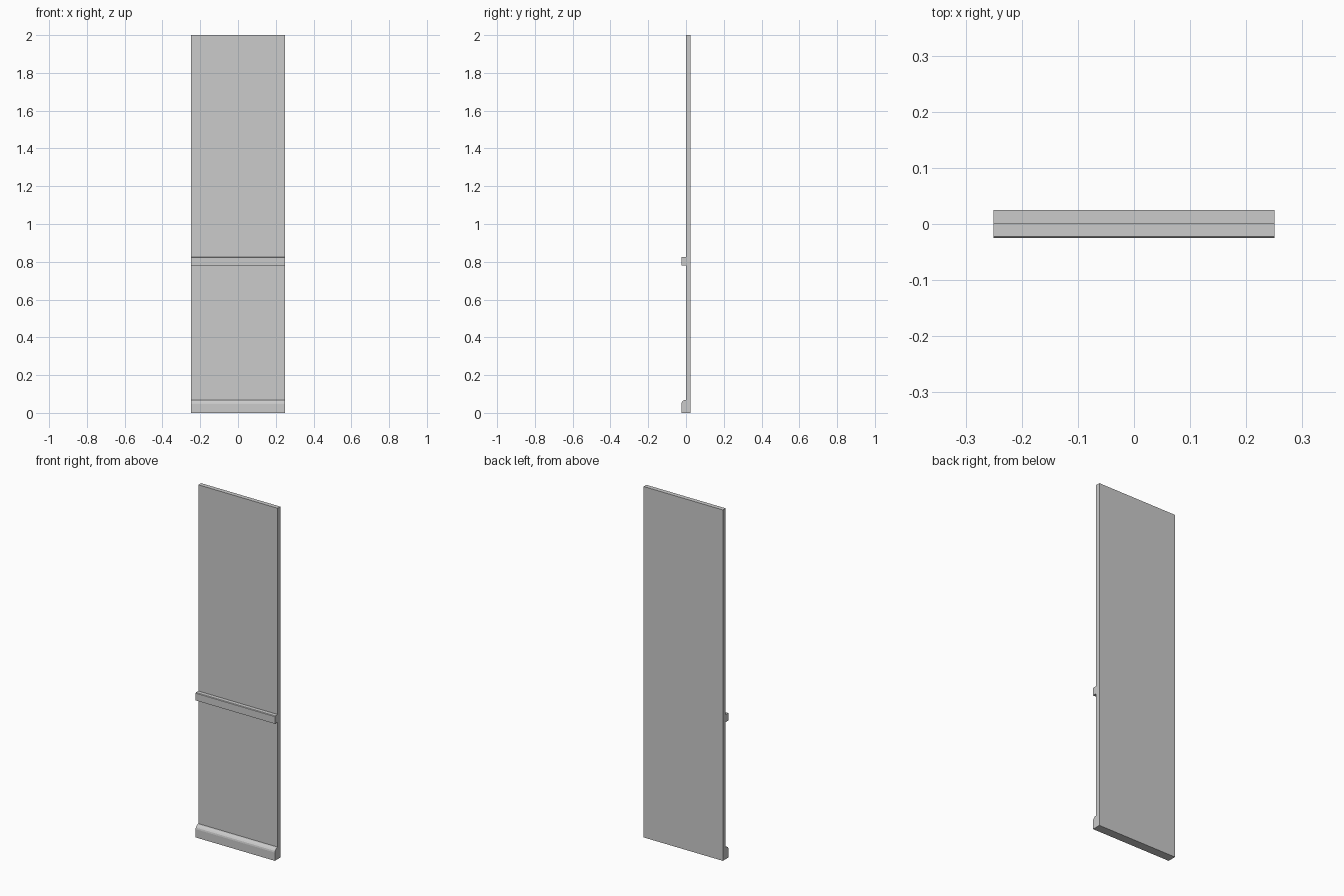
import bpy
import bmesh
import math

if "Cube" in bpy.data.objects:
    bpy.data.objects.remove(bpy.data.objects["Cube"])

HALF_WIDTH = 0.25


def extrude_profile(name, profile):
    """Sweep a closed (y, z) profile across the full width along x."""
    bm = bmesh.new()
    face = bm.faces.new([bm.verts.new((-HALF_WIDTH, y, z)) for y, z in profile])
    swept = bmesh.ops.extrude_face_region(bm, geom=[face], use_keep_orig=True)
    verts = [v for v in swept["geom"] if isinstance(v, bmesh.types.BMVert)]
    bmesh.ops.translate(bm, verts=verts, vec=(2 * HALF_WIDTH, 0, 0))
    bmesh.ops.recalc_face_normals(bm, faces=bm.faces)
    mesh = bpy.data.meshes.new(name)
    bm.to_mesh(mesh)
    bm.free()
    obj = bpy.data.objects.new(name, mesh)
    bpy.context.collection.objects.link(obj)
    return obj


# Wall panel: flat slab
extrude_profile("wall_panel", [(0, 0), (0.025, 0), (0.025, 2), (0, 2)])

# Chair rail: bar with a slightly eased top front edge
extrude_profile("chair_rail", [(0, 0.781), (0, 0.825), (-0.022, 0.825),
                               (-0.025, 0.822), (-0.025, 0.781)])

# Baseboard: upright front with a rounded top
curve = []
for i in range(5):
    a = math.pi / 2 * i / 4
    curve.append((-0.025 * math.sin(a), 0.047 + 0.022 * math.cos(a)))
extrude_profile("baseboard", [(0, 0)] + curve + [(-0.025, 0)])
